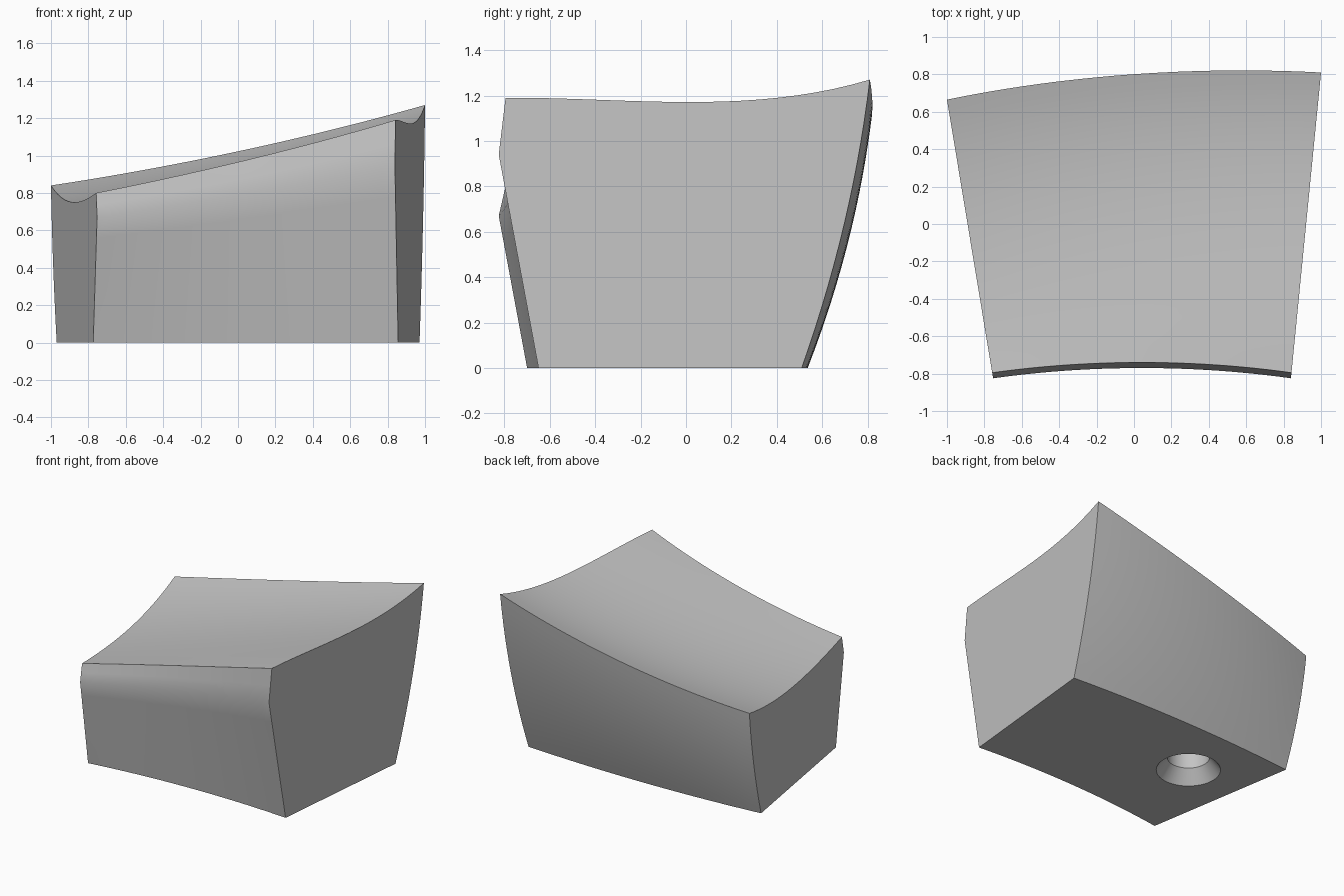
import bpy, bmesh, math

cube = bpy.data.objects.get("Cube")
if cube:
    bpy.data.objects.remove(cube, do_unlink=True)

grey = bpy.data.materials.new("light grey")
grey.use_nodes = True
grey.diffuse_color = (0.55, 0.55, 0.55, 1)
grey.node_tree.nodes["Principled BSDF"].inputs["Base Color"].default_value = (0.55, 0.55, 0.55, 1)


def lerp(a, b, t):
    return a + (b - a) * t


def bow(u, left, mid, right):
    """Parabola through three values along the width."""
    return 2 * (u - 0.5) * (u - 1) * left + 4 * u * (1 - u) * mid + 2 * u * (u - 0.5) * right


def make_object(name, bm):
    bmesh.ops.recalc_face_normals(bm, faces=bm.faces)
    mesh = bpy.data.meshes.new(name)
    bm.to_mesh(mesh)
    bm.free()
    mesh.materials.append(grey)
    obj = bpy.data.objects.new(name, mesh)
    bpy.context.collection.objects.link(obj)
    return obj


COLS, LOWER, UPPER, TOP, BACK = 24, 6, 2, 20, 14


def section(u):
    """Side outline at width u: up the front, over the dished top, down the back."""
    base_y = bow(u, -0.70, -0.63, -0.65)
    bend_y, bend_z = bow(u, -0.825, -0.77, -0.825), bow(u, 0.67, 0.795, 0.94)
    lip_y, lip_z = bow(u, -0.795, -0.74, -0.795), bow(u, 0.80, 0.975, 1.19)
    rim_y, rim_z = bow(u, 0.665, 0.80, 0.81), bow(u, 0.84, 1.02, 1.27)
    heel_y = bow(u, 0.48, 0.535, 0.51)
    outline = []
    for i in range(LOWER):
        t = i / LOWER
        outline.append((lerp(base_y, bend_y, t), bend_z * t))
    for i in range(UPPER):
        t = i / UPPER
        outline.append((lerp(bend_y, lip_y, t), lerp(bend_z, lip_z, t)))
    for i in range(TOP):
        s = i / TOP
        dish = s * (1 - s) * (lerp(0.22, 0.07, u) + lerp(0.12, 0.33, u) * s)
        outline.append((lerp(lip_y, rim_y, s), lerp(lip_z, rim_z, s) - dish))
    for i in range(BACK + 1):
        t = 1 - i / BACK
        outline.append((lerp(heel_y, rim_y, t + 0.5 * t * (1 - t)), rim_z * t))
    # Tapering end planes set the x of every point
    return [(lerp(-0.755 - 0.1655 * (y + 0.815), 0.84 + 0.0985 * (y + 0.815), u), y, z)
            for y, z in outline]


# Tapered block body
bm = bmesh.new()
rings = [[bm.verts.new(p) for p in section(c / COLS)] for c in range(COLS + 1)]
for a, b in zip(rings, rings[1:]):
    for i in range(len(a) - 1):
        bm.faces.new((a[i], a[i + 1], b[i + 1], b[i]))
bm.faces.new(rings[0])
bm.faces.new(rings[-1])
bm.faces.new([r[0] for r in rings] + [r[-1] for r in reversed(rings)])
block = make_object("wedge_block", bm)

# Countersunk hole in the underside
bm = bmesh.new()
SIDES = 48
loops = []
for radius, z in ((0.261, -0.05), (0.147, 0.10), (0.147, 0.45)):
    loops.append([bm.verts.new((-0.455 + radius * math.cos(2 * math.pi * k / SIDES),
                                0.044 + radius * math.sin(2 * math.pi * k / SIDES), z))
                  for k in range(SIDES)])
for a, b in zip(loops, loops[1:]):
    for k in range(SIDES):
        n = (k + 1) % SIDES
        bm.faces.new((a[k], a[n], b[n], b[k]))
bm.faces.new(loops[0])
bm.faces.new(loops[-1])
cutter = make_object("hole_cutter", bm)
cutter.hide_render = True

bpy.ops.object.select_all(action='DESELECT')
bpy.context.view_layer.objects.active = block
block.select_set(True)
cut = block.modifiers.new("screw_hole", 'BOOLEAN')
cut.operation = 'DIFFERENCE'
cut.solver = 'EXACT'
cut.object = cutter
bpy.ops.object.modifier_apply(modifier=cut.name)
bpy.data.objects.remove(cutter, do_unlink=True)
bpy.ops.object.shade_smooth_by_angle(angle=math.radians(30))
